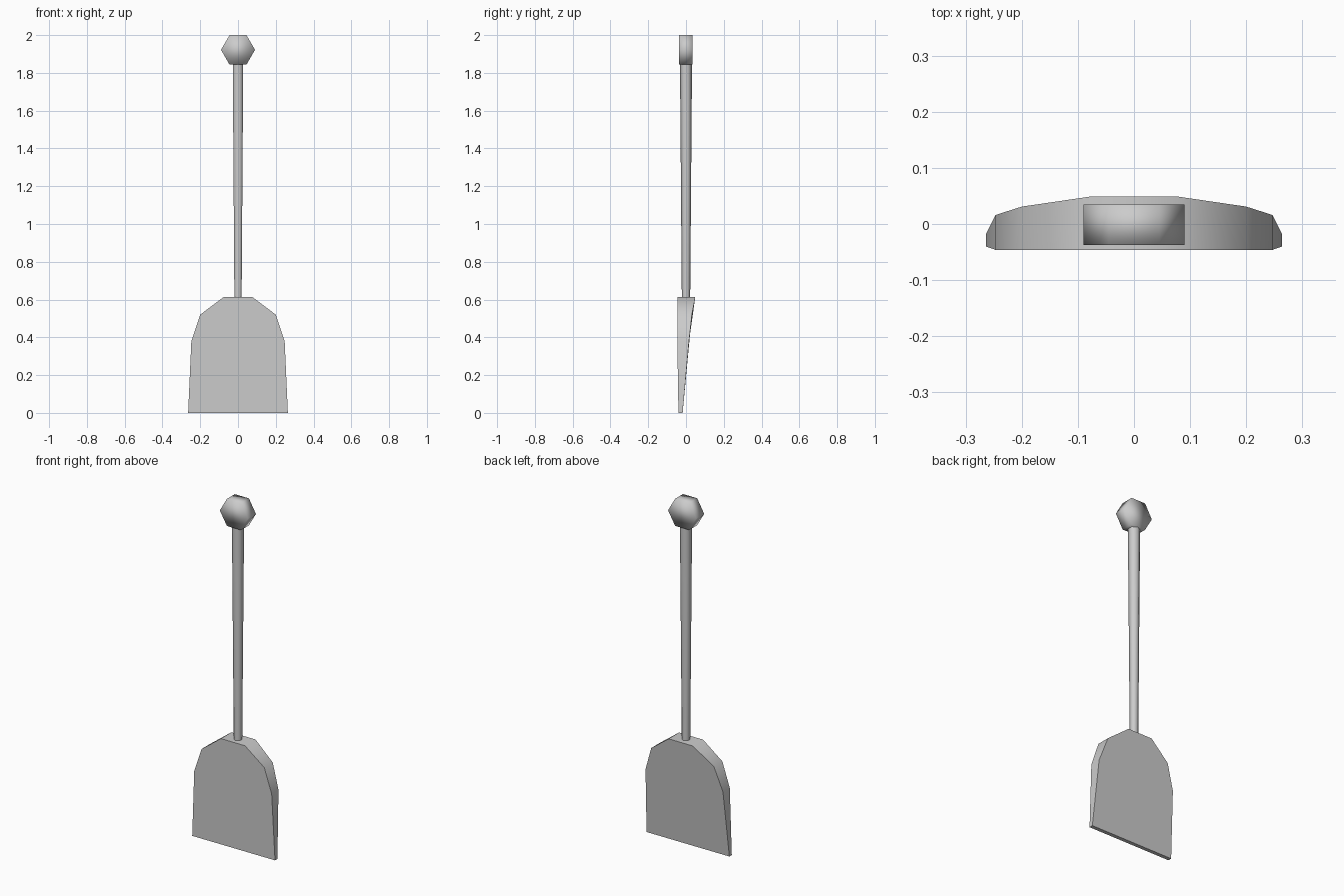
import bpy
import bmesh
from math import cos, sin, pi, radians

cube = bpy.data.objects.get("Cube")
if cube:
    bpy.data.objects.remove(cube, do_unlink=True)

grey = bpy.data.materials.new("plain grey")
grey.use_nodes = True
colour = (0.6, 0.6, 0.6, 1)
grey.diffuse_color = colour
grey.node_tree.nodes["Principled BSDF"].inputs["Base Color"].default_value = colour


def loft(name, first, second, smooth_angle):
    """Join two matching loops of points into a closed, capped solid."""
    bm = bmesh.new()
    a = [bm.verts.new(p) for p in first]
    b = [bm.verts.new(p) for p in second]
    bm.faces.new(a)
    bm.faces.new(b)
    for i in range(len(a)):
        j = (i + 1) % len(a)
        bm.faces.new((a[i], a[j], b[j], b[i]))
    bmesh.ops.recalc_face_normals(bm, faces=bm.faces[:])
    mesh = bpy.data.meshes.new(name)
    bm.to_mesh(mesh)
    bm.free()
    mesh.materials.append(grey)
    obj = bpy.data.objects.new(name, mesh)
    bpy.context.collection.objects.link(obj)
    bpy.ops.object.select_all(action='DESELECT')
    obj.select_set(True)
    bpy.context.view_layer.objects.active = obj
    bpy.ops.object.shade_smooth_by_angle(angle=radians(smooth_angle))
    return obj


def hexagon(radius, turn=0.0):
    return [(radius * cos(turn + i * pi / 3), radius * sin(turn + i * pi / 3))
            for i in range(6)]


# Wedge-shaped blade: half outline as x, z, front y, back y, then mirrored
half = [(0.264, 0.0, -0.04, -0.018),
        (0.247, 0.38, -0.046, 0.016),
        (0.2, 0.52, -0.046, 0.031),
        (0.077, 0.613, -0.046, 0.049)]
outline = half + [(-x, z, f, k) for x, z, f, k in reversed(half)]
loft("blade",
     [(x, f, z) for x, z, f, k in outline],
     [(x, k, z) for x, z, f, k in outline], 40)

# Tapered six-sided handle, running into the blade and the knob
loft("handle",
     [(x, y, 0.59) for x, y in hexagon(0.022, pi / 6)],
     [(x, y, 1.86) for x, y in hexagon(0.032, pi / 6)], 65)

# Six-sided knob, softly shaded all over
loft("knob",
     [(x, -0.037, 1.922 + z) for x, z in hexagon(0.09)],
     [(x, 0.035, 1.922 + z) for x, z in hexagon(0.09)], 180)
